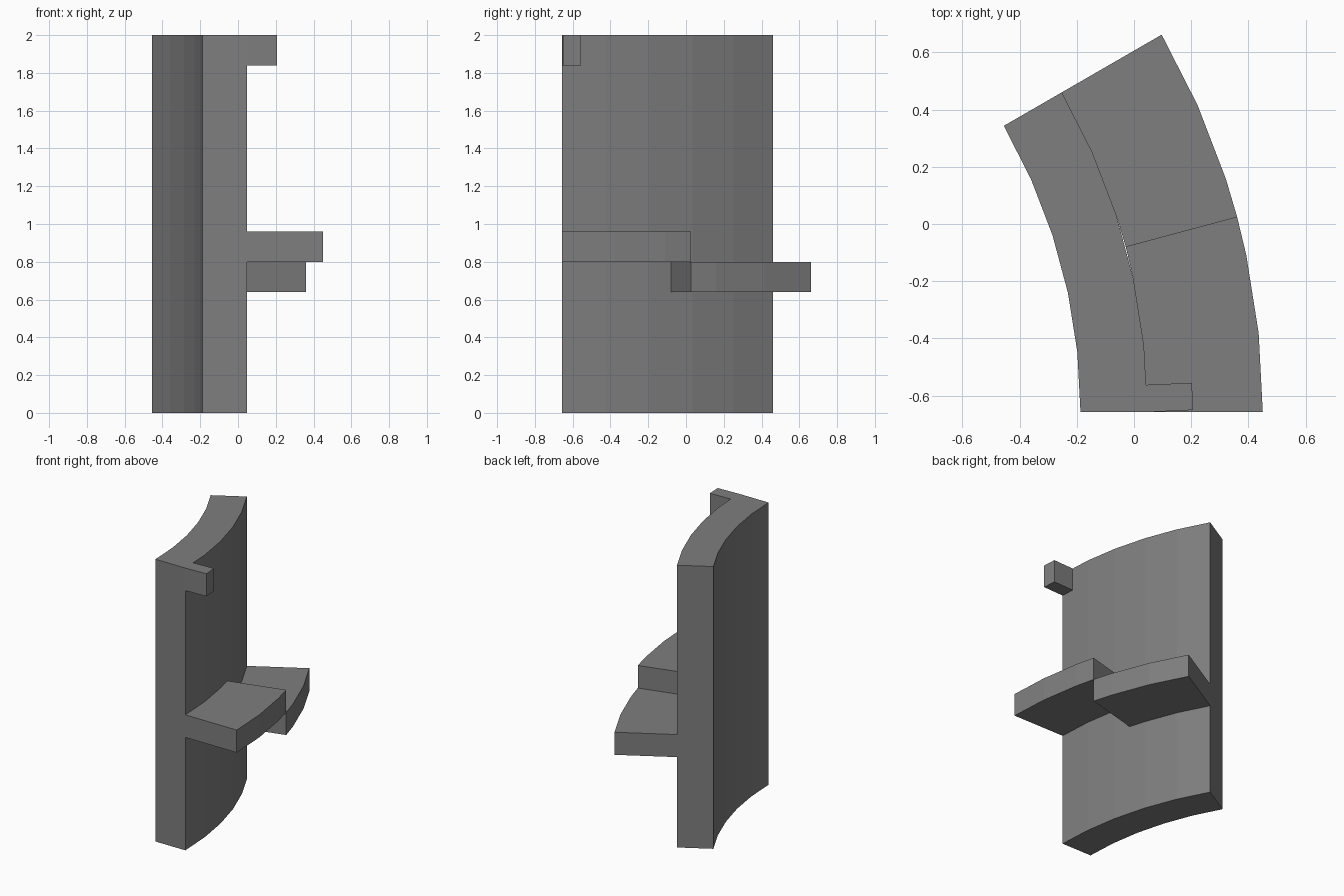
import bpy, bmesh
from math import radians, sin, cos

if "Cube" in bpy.data.objects:
    bpy.data.objects.remove(bpy.data.objects["Cube"])

# Centre of curvature and radii of the curved stair segment
CX, CY = -2.187, -0.657
R_IN, R_WALL, R_STEP = 2.0, 2.234, 2.637

grey = bpy.data.materials.new("stone grey")
grey.diffuse_color = (0.21, 0.21, 0.21, 1)
grey.use_nodes = True
grey.node_tree.nodes["Principled BSDF"].inputs["Base Color"].default_value = grey.diffuse_color


def polar(r, deg):
    a = radians(deg)
    return CX + r * cos(a), CY + r * sin(a)


def prism(name, outline, z0, z1):
    """Extrude a counter-clockwise plan outline from z0 to z1."""
    bm = bmesh.new()
    face = bm.faces.new([bm.verts.new((x, y, z0)) for x, y in outline])
    ext = bmesh.ops.extrude_face_region(bm, geom=[face])
    top = [v for v in ext["geom"] if isinstance(v, bmesh.types.BMVert)]
    bmesh.ops.translate(bm, vec=(0, 0, z1 - z0), verts=top)
    bmesh.ops.recalc_face_normals(bm, faces=bm.faces[:])
    mesh = bpy.data.meshes.new(name)
    bm.to_mesh(mesh)
    bm.free()
    mesh.materials.append(grey)
    obj = bpy.data.objects.new(name, mesh)
    bpy.context.collection.objects.link(obj)


def sector(name, r0, r1, angles, z0, z1):
    outer = [polar(r1, a) for a in angles]
    inner = [polar(r0, a) for a in reversed(angles)]
    prism(name, outer + inner, z0, z1)


# Curved wall
sector("curved_wall", R_IN, R_WALL, [0, 6, 12, 18, 24, 30], 0, 2)

# Two stair treads, each covering half of the arc
sector("upper_step", R_WALL, R_STEP, [0, 6, 12, 15], 0.80, 0.96)
sector("lower_step", R_WALL, R_STEP, [15, 18, 24, 30], 0.64, 0.80)

# Small bracket at the top corner, turned slightly
prism("top_bracket",
      [(0.047, -0.657), (0.207, -0.650), (0.202, -0.555), (0.041, -0.562)],
      1.84, 2)
